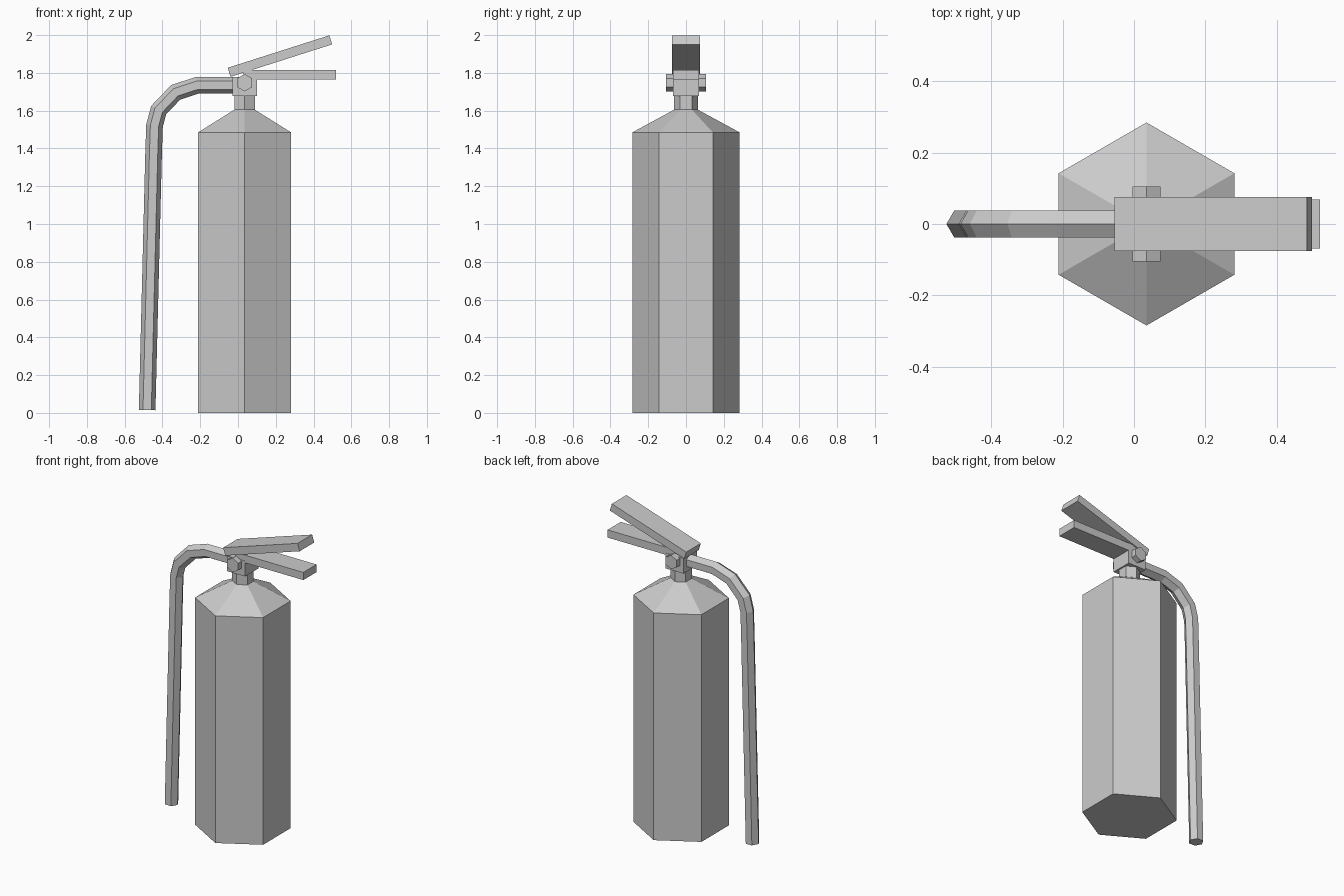
import bpy, bmesh, math
from mathutils import Vector, Matrix

cube = bpy.data.objects.get("Cube")
if cube:
    bpy.data.objects.remove(cube, do_unlink=True)

grey = bpy.data.materials.new("light grey")
grey.use_nodes = True
colour = (0.6, 0.6, 0.6, 1)
grey.diffuse_color = colour
grey.node_tree.nodes["Principled BSDF"].inputs["Base Color"].default_value = colour

AXIS_X = 0.035  # centre line of the cylinder and valve


def finish(name, bm):
    bmesh.ops.recalc_face_normals(bm, faces=bm.faces)
    mesh = bpy.data.meshes.new(name)
    bm.to_mesh(mesh)
    bm.free()
    mesh.materials.append(grey)
    obj = bpy.data.objects.new(name, mesh)
    bpy.context.collection.objects.link(obj)
    return obj


def loft(name, rings):
    """Skin a list of equal-sized vertex rings and cap both ends."""
    bm = bmesh.new()
    loops = [[bm.verts.new(p) for p in ring] for ring in rings]
    n = len(loops[0])
    for a, b in zip(loops, loops[1:]):
        for i in range(n):
            j = (i + 1) % n
            bm.faces.new((a[i], a[j], b[j], b[i]))
    bm.faces.new(loops[0])
    bm.faces.new(loops[-1])
    return finish(name, bm)


def hexagon(centre, u, v, radius, stretch=1):
    """Six points around centre, with corners along the u direction."""
    angles = [math.tau * i / 6 for i in range(6)]
    return [centre + radius * (u * math.cos(a) * stretch + v * math.sin(a)) for a in angles]


def box(name, size, centre, tilt=0):
    bm = bmesh.new()
    bmesh.ops.create_cube(bm, size=1)
    place = Matrix.Translation(centre) @ Matrix.Rotation(-tilt, 4, "Y") @ Matrix.Diagonal((*size, 1))
    bmesh.ops.transform(bm, matrix=place, verts=bm.verts)
    return finish(name, bm)


X, Y, Z = Vector((1, 0, 0)), Vector((0, 1, 0)), Vector((0, 0, 1))

# Cylinder body with tapered shoulder, and the neck above it
loft("cylinder_body", [hexagon(Vector((AXIS_X, 0, z)), Y, X, r)
                       for r, z in ((0.284, 0), (0.284, 1.485), (0.063, 1.605))])
loft("neck", [hexagon(Vector((AXIS_X, 0, z)), Y, X, 0.063) for z in (1.6, 1.69)])

# Valve block and the pivot pin through it
box("valve_block", (0.13, 0.14, 0.1), (AXIS_X, 0, 1.728))
loft("pivot_pin", [hexagon(Vector((AXIS_X, y, 1.748)), Z, X, 0.046) for y in (-0.105, 0.105)])

# Fixed handle and tilted squeeze lever
box("lower_handle", (0.49, 0.136, 0.05), (0.275, 0, 1.791))
box("upper_lever", (0.565, 0.15, 0.05), (0.222, 0, 1.889), math.radians(17.7))

# Hose: hexagonal section swept along a bent path with mitred corners
path = [Vector((x, 0, z)) for x, z in (
    (-0.01, 1.735), (-0.215, 1.735), (-0.33, 1.697), (-0.42, 1.603),
    (-0.442, 1.52), (-0.447, 1.37), (-0.481, 0.015))]
rings = []
for i, point in enumerate(path):
    before = (point - path[max(i - 1, 0)]).normalized()
    after = (path[min(i + 1, len(path) - 1)] - point).normalized()
    tangent = (before + after).normalized()
    stretch = 1 / tangent.dot(after if after.length else before)
    rings.append(hexagon(point, Y.cross(tangent), Y, 0.044, stretch))
loft("hose", rings)
